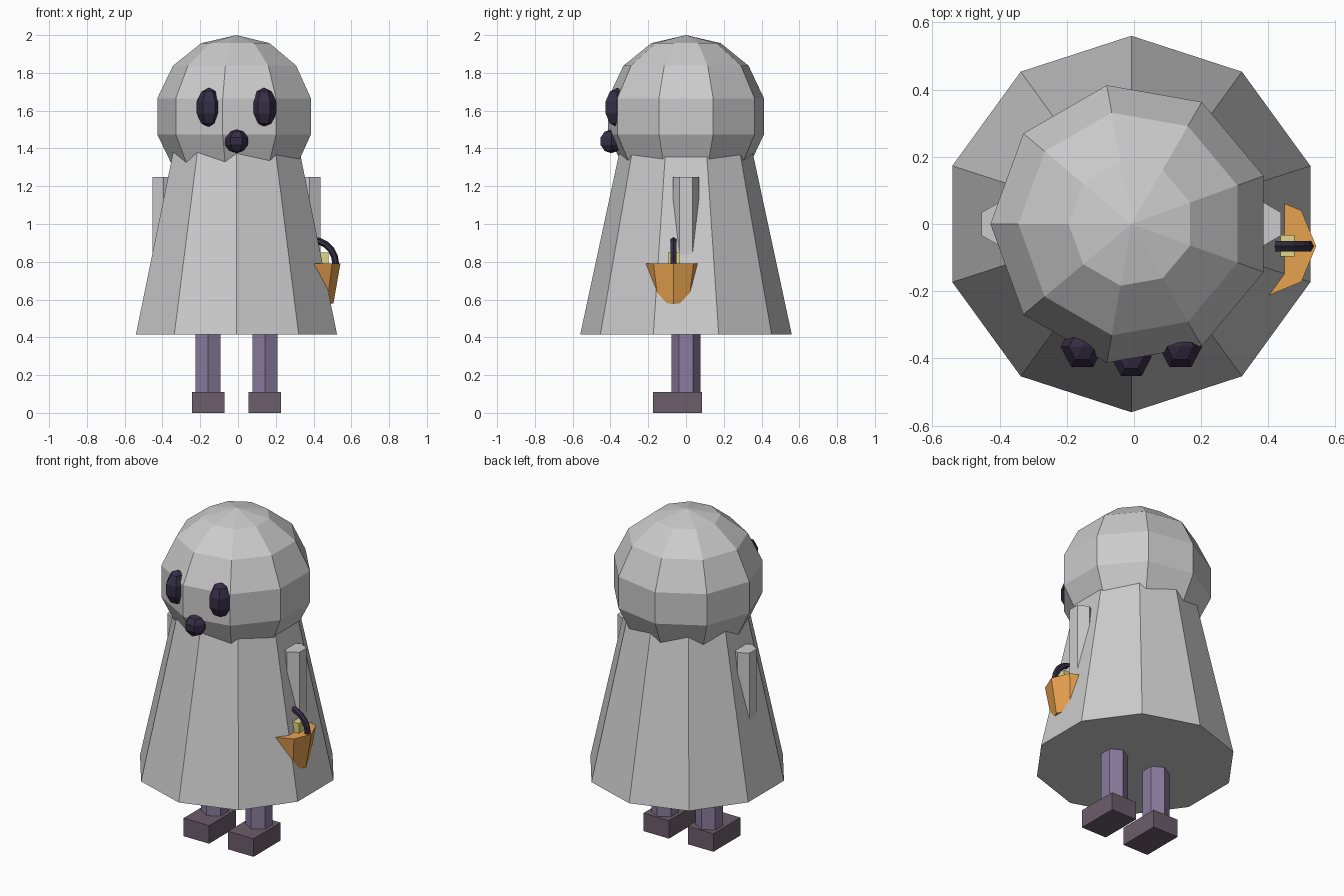
import bpy, bmesh
from math import sin, cos, pi, radians

if "Cube" in bpy.data.objects:
    bpy.data.objects.remove(bpy.data.objects["Cube"])

CX = -0.008  # centre line of the figure


def material(name, rgb):
    m = bpy.data.materials.new(name)
    m.diffuse_color = (*rgb, 1)
    m.use_nodes = True
    m.node_tree.nodes["Principled BSDF"].inputs["Base Color"].default_value = m.diffuse_color
    return m


dark = material("dark", (0.035, 0.027, 0.06))
purple = material("purple", (0.25, 0.2, 0.34))
shoe = material("shoe", (0.15, 0.11, 0.145))
orange = material("orange", (0.8, 0.36, 0.08))
yellow = material("yellow", (0.74, 0.68, 0.24))


def finish(name, bm, loc, mat):
    bmesh.ops.recalc_face_normals(bm, faces=bm.faces)
    me = bpy.data.meshes.new(name)
    bm.to_mesh(me)
    bm.free()
    ob = bpy.data.objects.new(name, me)
    ob.location = loc
    bpy.context.collection.objects.link(ob)
    if mat:
        me.materials.append(mat)
    return ob


def lathe(name, profile, sides, start, loc, mat=None, scale=(1, 1, 1)):
    """Spin (radius, height) points into a closed faceted solid."""
    bm = bmesh.new()
    rings = []
    for r, z in profile:
        rings.append([bm.verts.new((r * cos(a) * scale[0], r * sin(a) * scale[1], z * scale[2]))
                      for a in (radians(start) + 2 * pi * i / sides for i in range(sides))])
    for a, b in zip(rings, rings[1:]):
        for i in range(sides):
            j = (i + 1) % sides
            bm.faces.new((a[i], a[j], b[j], b[i]))
    for ring, (r, _) in ((rings[0], profile[0]), (rings[-1], profile[-1])):
        if r > 0:
            bm.faces.new(ring)
    bmesh.ops.remove_doubles(bm, verts=bm.verts, dist=1e-5)
    return finish(name, bm, loc, mat)


def ball(name, rings, sides, start, loc, size, mat=None):
    prof = [(abs(sin(pi * k / rings)) if 0 < k < rings else 0, -cos(pi * k / rings))
            for k in range(rings + 1)]
    return lathe(name, prof, sides, start, loc, mat, size)


def box(name, loc, size, mat):
    bm = bmesh.new()
    bmesh.ops.create_cube(bm, size=1)
    bmesh.ops.scale(bm, vec=size, verts=bm.verts)
    return finish(name, bm, loc, mat)


# Sheet-like robe and rounded hood
lathe("robe", [(0.56, 0.415), (0.344, 1.42)], 10, 90, (CX, 0, 0))
ball("head", 7, 9, 180, (CX, 0, 1.57), (0.43, 0.43, 0.43))

# Paired arms, legs, shoes and eyes
for side, s in (("left", -1), ("right", 1)):
    lathe(side + "_arm", [(0.068, 0.72), (0.068, 1.25)], 6, 90, (CX + s * 0.387, 0, 0))
    lathe(side + "_leg", [(0.076, 0.1), (0.076, 0.43)], 6, 90, (CX + s * 0.15, 0, 0), purple)
    box(side + "_shoe", (CX + s * 0.15, -0.046, 0.055), (0.172, 0.26, 0.11), shoe)
    ball(side + "_eye", 5, 6, 0, (CX + s * 0.146, -0.365, 1.617), (0.068, 0.074, 0.104), dark)

# Mouth
ball("mouth", 5, 6, 0, (CX, -0.395, 1.438), (0.064, 0.07, 0.063), dark)

# Treat bucket with a block inside and an arched handle
BX, BY, BZ = 0.392, -0.066, 0.79
lathe("bucket", [(0.113, 0.578), (0.15, BZ)], 8, 0, (BX, BY, 0), orange)
box("treat", (0.448, BY + 0.002, 0.80), (0.06, 0.064, 0.1), yellow)

bm = bmesh.new()
arc, tube = 10, 6
loops = []
for i in range(arc + 1):
    t = pi * i / arc
    loop = []
    for k in range(tube):
        a = 2 * pi * k / tube
        r = 0.125 + 0.018 * cos(a)
        loop.append(bm.verts.new((r * cos(t), 0.018 * sin(a), r * sin(t))))
    loops.append(loop)
for a, b in zip(loops, loops[1:]):
    for k in range(tube):
        j = (k + 1) % tube
        bm.faces.new((a[k], a[j], b[j], b[k]))
bm.faces.new(loops[0])
bm.faces.new(loops[-1])
finish("bucket_handle", bm, (BX, BY, BZ), dark)
